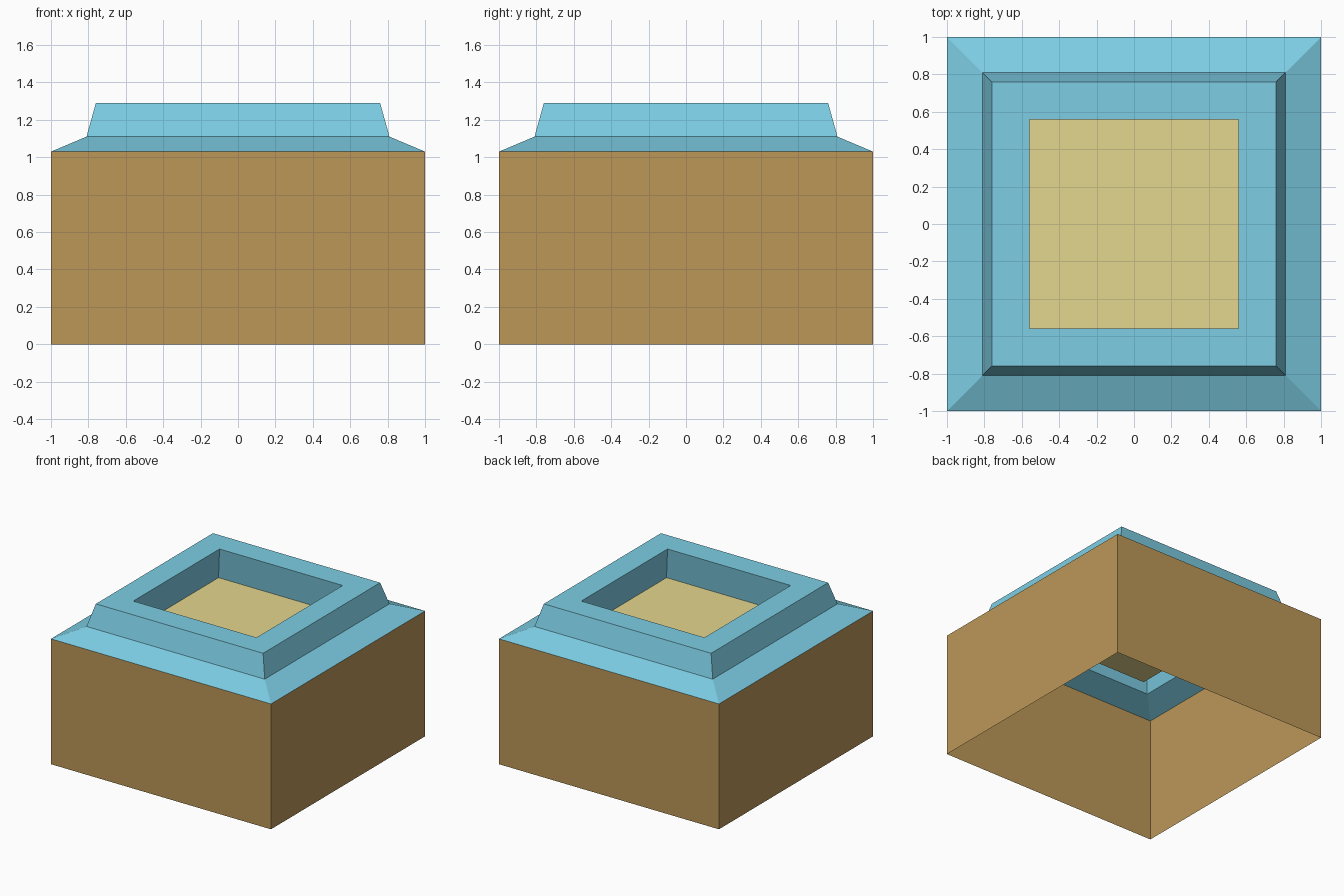
import bpy
import bmesh

cube = bpy.data.objects.get("Cube")
if cube:
    bpy.data.objects.remove(cube, do_unlink=True)


def material(name, rgb):
    mat = bpy.data.materials.new(name)
    mat.use_nodes = True
    colour = (*rgb, 1.0)
    mat.diffuse_color = colour
    mat.node_tree.nodes["Principled BSDF"].inputs["Base Color"].default_value = colour
    return mat


def square_loft(name, profile, mat, cap=False):
    """Skin a stack of squares given as (half width, height) pairs."""
    bm = bmesh.new()
    corners = [(-1, -1), (1, -1), (1, 1), (-1, 1)]
    rings = [[bm.verts.new((h * x, h * y, z)) for x, y in corners]
             for h, z in profile]
    for low, high in zip(rings, rings[1:]):
        for i in range(4):
            j = (i + 1) % 4
            bm.faces.new((low[i], low[j], high[j], high[i]))
    if cap:
        bm.faces.new(rings[-1])
    mesh = bpy.data.meshes.new(name)
    bm.to_mesh(mesh)
    bm.free()
    mesh.materials.append(mat)
    obj = bpy.data.objects.new(name, mesh)
    bpy.context.collection.objects.link(obj)
    return obj


wood = material("brown", (0.50, 0.31, 0.097))
blue = material("light blue", (0.205, 0.615, 0.775))
sand = material("sand", (0.77, 0.67, 0.27))

WALL_TOP = 1.03
FLOOR = (0.59, 1.035)

# Hollow box walls, open underneath
square_loft("box_walls", [(1, 0), (1, WALL_TOP)], wood)

# Sloping shoulder, raised collar, flat rim and the recess walls inside it
square_loft("roof_collar",
            [(1, WALL_TOP), (0.81, 1.11), (0.76, 1.29), (0.56, 1.29), FLOOR], blue)

# Panel at the bottom of the recess
square_loft("recess_floor", [FLOOR], sand, cap=True)
